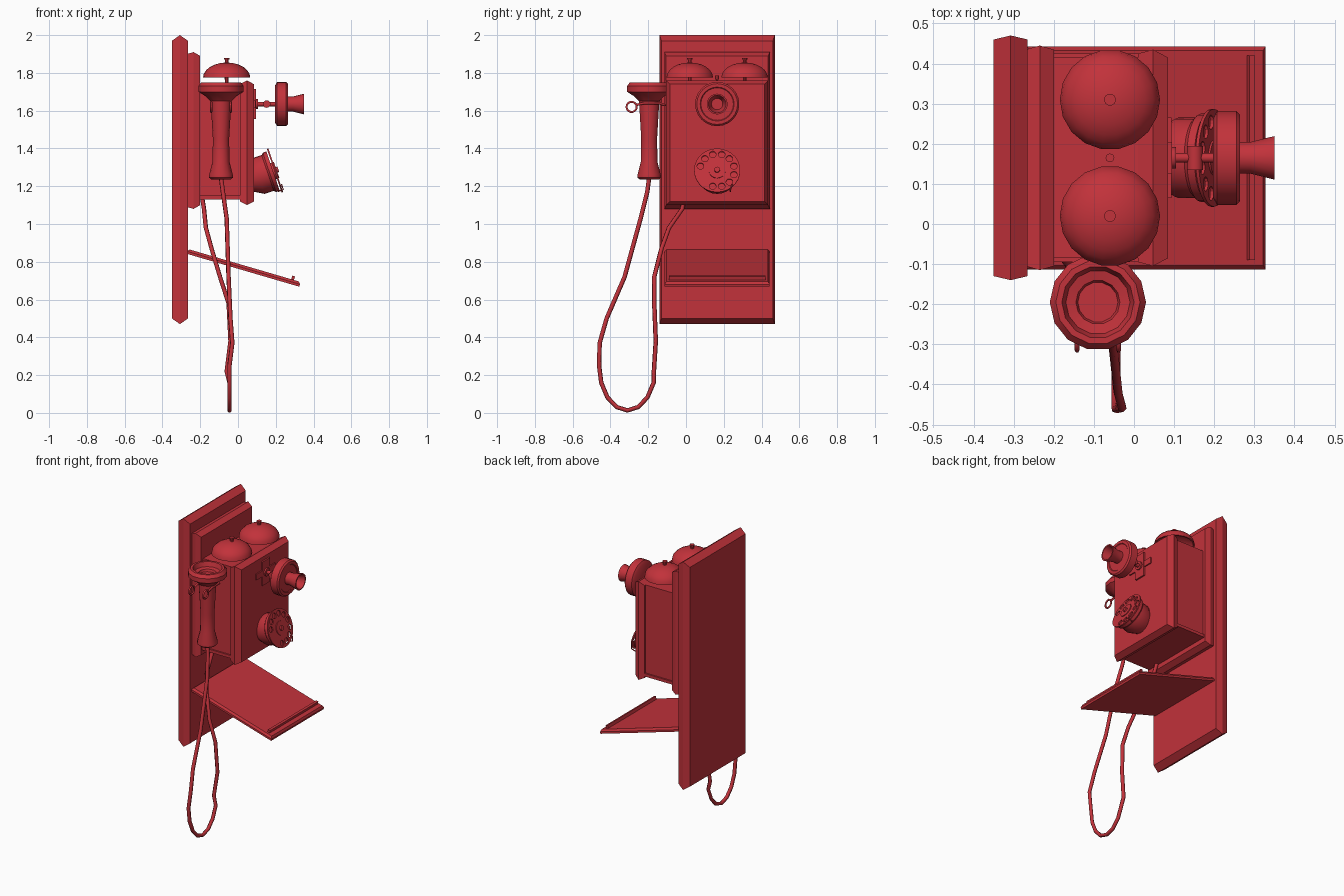
import bpy, bmesh
from math import sin, cos, pi, tau, radians
from mathutils import Matrix, Vector

cube = bpy.data.objects.get("Cube")
if cube:
    bpy.data.objects.remove(cube, do_unlink=True)

RED = (.54, .032, .043, 1)
red = bpy.data.materials.new("red paint")
red.use_nodes = True
red.diffuse_color = RED
red.node_tree.nodes["Principled BSDF"].inputs["Base Color"].default_value = RED

MIDDLE = .165  # y of the symmetry plane of the wooden case


def place(x=0, y=MIDDLE, z=0, tilt=0):
    return Matrix.Translation((x, y, z)) @ Matrix.Rotation(radians(tilt), 4, 'Y')


def add_object(name, data, matrix):
    data.materials.append(red)
    obj = bpy.data.objects.new(name, data)
    obj.matrix_world = matrix
    bpy.context.collection.objects.link(obj)
    return obj


def finish(name, bm, matrix):
    bmesh.ops.remove_doubles(bm, verts=bm.verts, dist=.0001)
    bmesh.ops.recalc_face_normals(bm, faces=bm.faces)
    mesh = bpy.data.meshes.new(name)
    bm.to_mesh(mesh)
    bm.free()
    return add_object(name, mesh, matrix)


def bridge(bm, rings):
    """Join consecutive rings of vertices with quads."""
    for lower, upper in zip(rings, rings[1:]):
        for i in range(len(lower)):
            bm.faces.new((lower[i - 1], lower[i], upper[i], upper[i - 1]))


def slab(name, back, front, half_width, bottom, top,
         back_inset=(0, 0), front_inset=(0, 0), matrix=place()):
    """Board facing +x, with each face drawn in by (y, z) from the middle outline."""
    bm = bmesh.new()
    rings = []
    for x, (dy, dz) in ((back, back_inset), ((back + front) / 2, (0, 0)), (front, front_inset)):
        w, low, high = half_width - dy, bottom + dz, top - dz
        corners = ((-w, low), (w, low), (w, high), (-w, high))
        rings.append([bm.verts.new((x, y, z)) for y, z in corners])
    bridge(bm, rings)
    bm.faces.new(rings[0])
    bm.faces.new(rings[-1])
    return finish(name, bm, matrix)


def lathe(name, matrix, *profile, sides=18):
    """Turned part around local z from (radius, height) points, closed at both ends."""
    bm = bmesh.new()
    closed = [(0, profile[0][1]), *profile, (0, profile[-1][1])]
    rings = [[bm.verts.new((r * cos(tau * i / sides), r * sin(tau * i / sides), h))
              for i in range(sides)] for r, h in closed]
    bridge(bm, rings)
    obj = finish(name, bm, matrix)
    bpy.ops.object.select_all(action='DESELECT')
    obj.select_set(True)
    bpy.context.view_layer.objects.active = obj
    bpy.ops.object.shade_smooth_by_angle(angle=radians(35))
    return obj


def drum(name, matrix, radius, start, end, sides=18):
    return lathe(name, matrix, (radius, start), (radius, end), sides=sides)


def tube(name, points, radius, closed=False, matrix=Matrix()):
    curve = bpy.data.curves.new(name, 'CURVE')
    curve.dimensions = '3D'
    curve.bevel_depth = radius
    curve.bevel_resolution = 1
    curve.use_fill_caps = True
    spline = curve.splines.new('POLY')
    spline.points.add(len(points) - 1)
    for point, position in zip(spline.points, points):
        point.co = (*position, 1)
    spline.use_cyclic_u = closed
    return add_object(name, curve, matrix)


def arc(centre, width, height, start, sweep, steps):
    """Points on an ellipse in the y-z plane."""
    angles = [start + sweep * i / steps for i in range(steps)]
    return [Vector(centre) + Vector((0, width * cos(a), height * sin(a))) for a in angles]


def dome(radius, height, base, steps=6):
    """Profile of a half ellipse, from rim to crown."""
    angles = [pi / 2 * i / steps for i in range(steps + 1)]
    return [(radius * cos(a), base + height * sin(a)) for a in angles]


# Wooden boards and case
slab("backboard", -.35, -.265, .305, .47, 2, (.01, .03), (.01, .03))
slab("mounting_panel", -.27, -.2, .28, 1.08, 1.91, (.01, .01), (.01, .02))
slab("case_body", -.21, .03, .25, 1.14, 1.74)
slab("case_base", -.2, .02, .26, 1.13, 1.15)
slab("case_door", .01, .085, .27, 1.1, 1.76, (.01, .02), (.02, .02))

# Sloping writing shelf with a pencil ledge
slope = place(x=-.268, z=.858, tilt=-73.7)
slab("shelf", -.016, .01, .278, -.622, 0, front_inset=(.01, .01), matrix=slope)
slab("shelf_ledge", 0, .03, .255, -.585, -.57, matrix=slope)

# Pair of bells with posts, and the clapper between them
for side, offset in (("right", -.145), ("left", .145)):
    spot = place(x=-.06, y=MIDDLE + offset)
    lining = dome(.115, .07, 1.775)
    lathe(side + "_bell", spot, *reversed(lining), *dome(.125, .08, 1.775))
    drum(side + "_bell_post", spot, .01, 1.73, 1.88, sides=10)
    drum(side + "_bell_nut", spot, .015, 1.87, 1.88, sides=10)
clapper = place(x=-.06)
drum("clapper_stem", clapper, .005, 1.73, 1.77, sides=8)
drum("clapper", clapper, .011, 1.765, 1.785, sides=8)

# Mouthpiece on a bracket
mouth = 1.635
slab("mouthpiece_plate", .08, .095, .04, mouth - .08, mouth + .08)
slab("mouthpiece_crossbar", .08, .093, .1, mouth - .02, mouth + .02)
facing = place(z=mouth, tilt=90)
drum("mouthpiece_arm", facing, .012, .085, .21, sides=12)
drum("mouthpiece_arm_foot", facing, .027, .085, .105, sides=12)
pivot = place(x=.152, z=mouth) @ Matrix.Rotation(pi / 2, 4, 'X')
drum("mouthpiece_pivot", pivot, .02, -.03, .03, sides=12)
lathe("mouthpiece_cup", facing, (.1, .197), (.117, .207), (.117, .255), (.108, .264), (.09, .264),
      (.086, .26), sides=24)
lathe("mouthpiece_horn", facing, (.04, .25), (.04, .29), (.055, .35), (.047, .35), (.03, .29))

# Rotary dial, tilted upwards
dial = place(x=.195, z=1.283, tilt=71.3)
lathe("dial_housing", dial, (.06, -.16), (.1, -.09), (.1, -.04), (.11, -.03), (.11, -.01),
      sides=24)
wheel = drum("dial_wheel", dial, .122, -.003, .005, sides=28)
drum("dial_hub", dial, .045, -.01, .01)
drum("dial_screw", dial, .015, 0, .02, sides=12)

# Finger holes cut through the wheel, leaving a gap for the stop
bm = bmesh.new()
for i in range(10):
    turn = Matrix.Rotation(radians(30 * i - 15), 4, 'Z')
    bmesh.ops.create_cone(bm, cap_ends=True, segments=12, radius1=.018, radius2=.018, depth=.05,
                          matrix=turn @ Matrix.Translation((.092, 0, 0)))
holes = finish("finger_hole_cutter", bm, dial)
holes.hide_render = True
holes.hide_set(True)
cut = wheel.modifiers.new("finger holes", 'BOOLEAN')
cut.object = holes
cut.solver = 'EXACT'
tube("finger_stop", [(.08, .08, .01), (.11, .07, .01), (.11, .07, -.02)], .004, matrix=dial)

# Receiver hanging on the side: turned handle with a hollow cup on top
receiver = Vector((-.09, -.195, 0))
lathe("receiver", place(*receiver), (.05, 1.235), (.063, 1.245), (.063, 1.26), (.045, 1.33),
      (.043, 1.45), (.055, 1.65), (.08, 1.675), (.12, 1.7), (.12, 1.73), (.105, 1.75),
      (.09, 1.75), (.08, 1.72), (.055, 1.715), (.05, 1.7), sides=14)

# Forked hook: an arm and an end ring on each side of the receiver
for side, offset in (("back", -.052), ("front", .052)):
    x = receiver.x + offset
    tube(side + "_hook_arm", [(receiver.x, -.07, 1.63), (receiver.x, -.115, 1.63),
                              (x, -.145, 1.64), (x, -.225, 1.64), (x, -.262, 1.63)], .007)
    tube(side + "_hook_ring", arc((x, -.288, 1.62), .027, .027, 0, tau, 14), .006, closed=True)

# Hanging cord, from the receiver round to the underside of the case
falling = [receiver + Vector((0, 0, 1.245)), (-.08, -.205, 1.17), (-.06, -.24, 1.03),
           (-.05, -.325, .72), (-.04, -.42, .5), (-.03, -.457, .37)]
loop = arc((-.045, -.31, .25), .15, .237, pi, pi, 8)
rising = [(-.06, -.17, .22), (-.04, -.16, .38), (-.05, -.168, .58), (-.095, -.168, .72),
          (-.14, -.13, .87), (-.17, -.09, .98), (-.18, -.02, 1.08), (-.19, -.01, 1.14)]
tube("cord", falling + loop + rising, .012)
